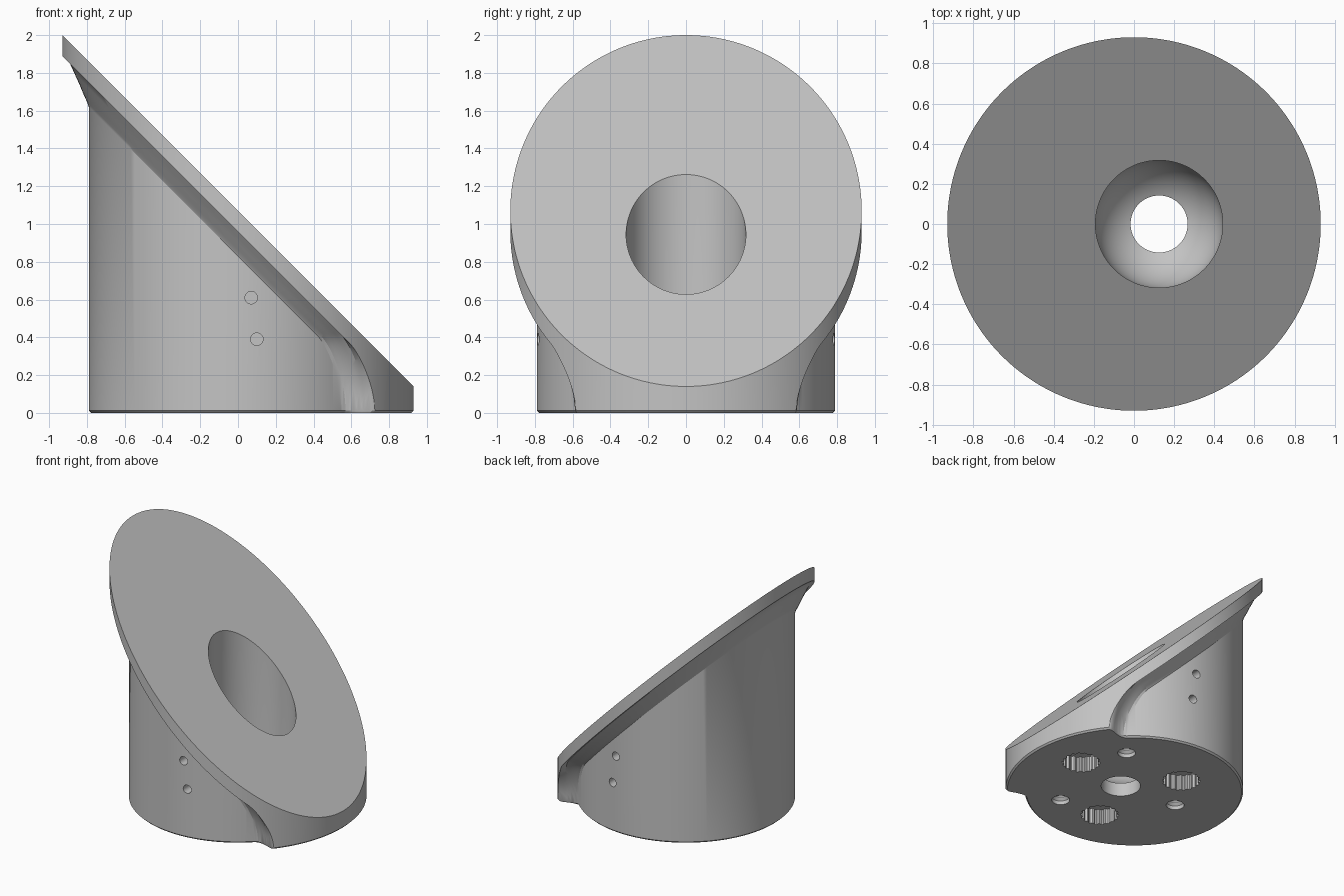
import bpy, bmesh
from math import sin, cos, pi, radians, sqrt

if "Cube" in bpy.data.objects:
    bpy.data.objects.remove(bpy.data.objects["Cube"])

TOP = 1.07           # height of the 45 degree face on the axis
RIM, BODY = 0.93, 0.79
BEVEL = 0.012
BORE_X = 0.125

# Underside of the flange: radius, drop below the face, angle where it meets the floor
LEVELS = [(RIM, .11, 38.8), (.92, .11, 39.6), (.89, .11, 40.5), (.865, .14, 41.1),
          (.84, .17, 41.9), (.815, .205, 43.1), (.798, .225, 44.4), (BODY, .24, 46)]


def foot_radius(deg):
    """Radius of the footprint in a given direction."""
    if deg <= LEVELS[0][2]:
        return RIM
    for (r0, _, a0), (r1, _, a1) in zip(LEVELS, LEVELS[1:]):
        if deg <= a1:
            return r0 + (r1 - r0) * (deg - a0) / (a1 - a0)
    return BODY


def section(deg):
    """Outline from the top edge to the floor in a given direction."""
    d = min(deg, 360 - deg)
    c = cos(radians(d))
    foot = foot_radius(d)
    pts = [(RIM, TOP - RIM * c)]
    for r, drop, start in LEVELS:
        t = min(max((d - start) / 12, 0), 1)
        z = (TOP - r * c - drop) * sqrt(1 - (1 - t) ** 2)
        pts.append((r, z) if z > BEVEL else (foot, BEVEL))
    return pts + [(foot, BEVEL), (foot - BEVEL, 0)]


def skin(bm, rings):
    """Join closed rings of vertices and cap both ends."""
    n = len(rings[0])
    for a, b in zip(rings, rings[1:]):
        for i in range(n):
            j = (i + 1) % n
            bm.faces.new((a[i], b[i], b[j], a[j]))
    bm.faces.new(rings[0])
    bm.faces.new(rings[-1][::-1])


def finish(bm, name):
    bmesh.ops.remove_doubles(bm, verts=bm.verts, dist=1e-4)
    bmesh.ops.recalc_face_normals(bm, faces=bm.faces)
    mesh = bpy.data.meshes.new(name)
    bm.to_mesh(mesh)
    bm.free()
    ob = bpy.data.objects.new(name, mesh)
    bpy.context.collection.objects.link(ob)
    return ob


# Slanted body with its flange; finer steps where the flange turns down to the floor
half = [i * 2 for i in range(19)] + [38 + i * .4 for i in range(51)] + [60 + i * 2 for i in range(60)]
angles = half + [180] + [360 - a for a in half[:0:-1]]
bm = bmesh.new()
columns = [[bm.verts.new((r * cos(radians(a)), r * sin(radians(a)), z))
            for r, z in section(a)] for a in angles]
skin(bm, [list(ring) for ring in zip(*columns)])
body = finish(bm, "slanted_body")


def turned(bm, x, y, profile, n, notch=0):
    """Upright turned solid; notch pulls in every other pair of points."""
    rings = []
    for r, z in profile:
        radii = [r - notch * (i // 2 % 2) for i in range(n)]
        rings.append([bm.verts.new((x + q * cos(2 * pi * i / n), y + q * sin(2 * pi * i / n), z))
                      for i, q in enumerate(radii)])
    skin(bm, rings)


# Cutter: round-bottomed bore, floor sockets and side holes
bm = bmesh.new()
R, HOLE, MID = .317, .142, .39
arc = []
for i in range(17):
    r = HOLE + (R - HOLE) * sin(pi / 2 * i / 16)
    arc.append((r, MID - sqrt(max(R * R - r * r, 0))))
turned(bm, BORE_X, 0, [(HOLE, -.1)] + arc + [(R, 2.2)], 96)
for k in range(3):
    a = radians(10 + 120 * k)
    turned(bm, BORE_X + .445 * cos(a), .445 * sin(a), [(.138, -.1), (.138, .12)], 72, .012)
    a = radians(55 + 120 * k)
    turned(bm, BORE_X + .48 * cos(a), .48 * sin(a),
           [(.065, -.1), (.065, .03), (.045, .05), (.045, .2)], 32)
for side in (-1, 1):
    for x, z in ((.07, .61), (.10, .39)):
        rings = [[bm.verts.new((x + .033 * cos(pi * i / 12), side * y, z + .033 * sin(pi * i / 12)))
                  for i in range(24)] for y in (.9, .66)]
        skin(bm, rings)
cutter = finish(bm, "hole_cutter")
cutter.hide_render = True

mod = body.modifiers.new("holes", "BOOLEAN")
mod.operation, mod.solver, mod.object = "DIFFERENCE", "EXACT", cutter
bpy.context.view_layer.objects.active = body
bpy.ops.object.select_all(action="DESELECT")
body.select_set(True)
bpy.ops.object.modifier_apply(modifier=mod.name)
bpy.data.objects.remove(cutter)
bpy.ops.object.shade_smooth_by_angle(angle=radians(25))

# Plain grey finish
GREY = (.55, .55, .55, 1)
mat = bpy.data.materials.new("plain_grey")
mat.use_nodes = True
mat.diffuse_color = GREY
mat.node_tree.nodes["Principled BSDF"].inputs["Base Color"].default_value = GREY
body.data.materials.clear()
body.data.materials.append(mat)
